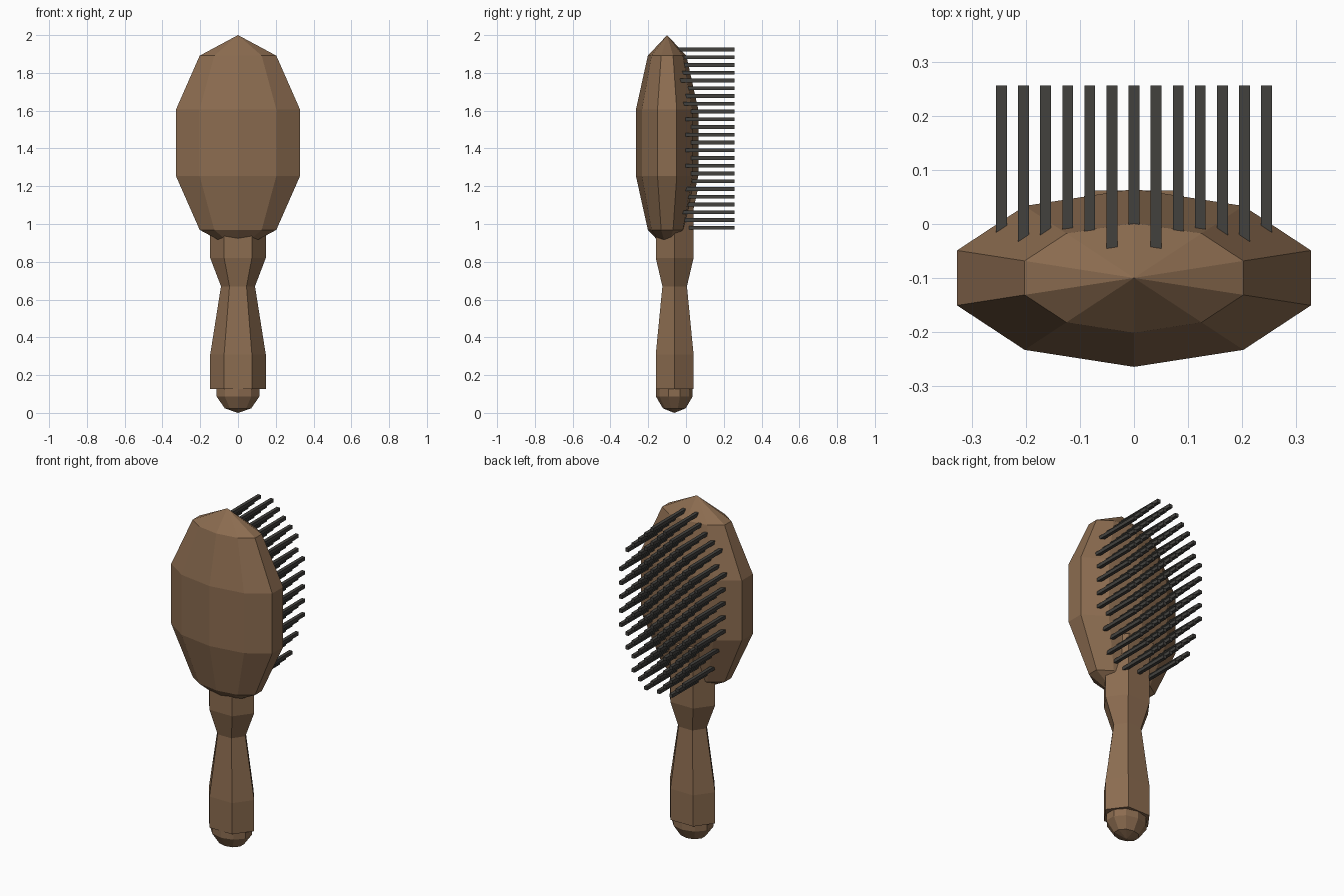
import bpy, bmesh, math
from mathutils import Matrix

if "Cube" in bpy.data.objects:
    bpy.data.objects.remove(bpy.data.objects["Cube"])


def material(name, rgb):
    m = bpy.data.materials.new(name)
    m.diffuse_color = (*rgb, 1)
    m.use_nodes = True
    m.node_tree.nodes["Principled BSDF"].inputs["Base Color"].default_value = m.diffuse_color
    return m


wood = material("brown wood", (0.26, 0.15, 0.08))
dark = material("dark bristle", (0.055, 0.053, 0.048))


def finish(name, bm, mat):
    bmesh.ops.recalc_face_normals(bm, faces=bm.faces)
    me = bpy.data.meshes.new(name)
    bm.to_mesh(me)
    bm.free()
    me.materials.append(mat)
    ob = bpy.data.objects.new(name, me)
    bpy.context.collection.objects.link(ob)


def ellipsoid(name, center, size):
    bm = bmesh.new()
    mat = Matrix.Translation(center) @ Matrix.Diagonal((*size, 1))
    bmesh.ops.create_uvsphere(bm, u_segments=10, v_segments=5, radius=1, matrix=mat)
    finish(name, bm, wood)


# Faceted head and the knob at the end of the handle
ellipsoid("head", (0, -0.1, 1.43), (0.363, 0.1735, 0.57))
ellipsoid("end_knob", (0, -0.062, 0.125), (0.125, 0.102, 0.125))

# Six-sided handle: (height, x radius, y half depth), top buried in the head
profile = [(0.127, 0.147, 0.1), (0.31, 0.147, 0.1), (0.67, 0.09, 0.065),
           (0.82, 0.147, 0.1), (1.08, 0.147, 0.1), (1.18, 0.17, 0.122)]
bm = bmesh.new()
rings = []
for z, rx, ry in profile:
    ring = []
    for i in range(6):
        a = math.radians(60 * i)
        ring.append(bm.verts.new((rx * math.cos(a),
                                  -0.06 + ry / 0.866 * math.sin(a), z)))
    rings.append(ring)
for lo, hi in zip(rings, rings[1:]):
    for i in range(6):
        j = (i + 1) % 6
        bm.faces.new((lo[i], lo[j], hi[j], hi[i]))
bm.faces.new(rings[0])
bm.faces.new(rings[-1])
finish("handle", bm, wood)

# Bristles on a staggered grid within an oval
bm = bmesh.new()
step, y0, y1 = 0.041, -0.08, 0.257
for row in range(24):
    z = (11.5 - row) * step
    for k in range(-6, 7):
        x = k * step
        if (k + row) % 2 == 0 or (x / 0.27) ** 2 + (z / 0.5) ** 2 > 1:
            continue
        bmesh.ops.create_cube(bm, size=1, matrix=Matrix.Translation(
            (x, (y0 + y1) / 2, 1.452 + z)) @ Matrix.Diagonal((0.02, y1 - y0, 0.02, 1)))
finish("bristles", bm, dark)
